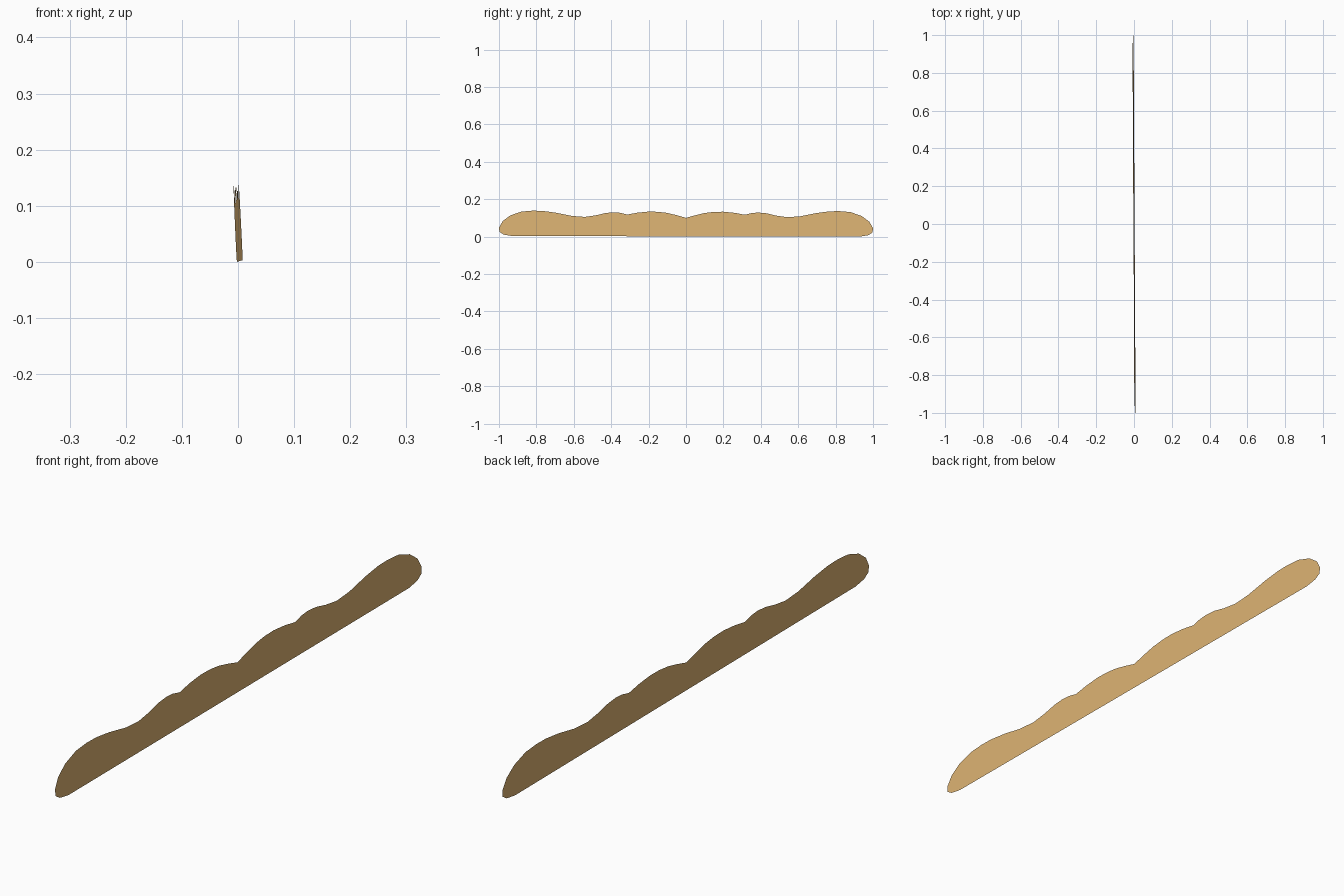
import bpy, bmesh

if "Cube" in bpy.data.objects:
    bpy.data.objects.remove(bpy.data.objects["Cube"])

# Half outline (y, z) from the centre dip out to the rounded tip and back underneath
half = [(0.0, 0.099), (0.05, 0.113), (0.10, 0.125), (0.15, 0.131), (0.20, 0.132),
        (0.26, 0.126), (0.315, 0.116), (0.35, 0.125), (0.385, 0.128), (0.43, 0.124),
        (0.48, 0.112), (0.54, 0.103), (0.61, 0.108), (0.70, 0.126), (0.77, 0.135),
        (0.82, 0.136), (0.88, 0.131), (0.94, 0.110), (0.98, 0.080), (1.0, 0.045),
        (0.997, 0.022), (0.975, 0.008), (0.93, 0.0)]
outline = half + [(-y, z) for y, z in reversed(half[1:])]


def place(y, z):
    """Lean the thin panel slightly back, with a touch of yaw and roll."""
    z += 0.0016 * (1 - y) * (y < 0.9)
    return (-0.0055 * y - 0.047 * (z - 0.067), y, max(z - 0.0001, 0.0))


# Scalloped trim panel: one flat sheet
bm = bmesh.new()
face = bm.faces.new([bm.verts.new(place(y, z)) for y, z in outline])
bm.normal_update()
if face.normal.x < 0:
    face.normal_flip()
bmesh.ops.triangulate(bm, faces=[face])

mesh = bpy.data.meshes.new("scalloped_trim")
bm.to_mesh(mesh)
bm.free()
panel = bpy.data.objects.new("scalloped_trim", mesh)
bpy.context.collection.objects.link(panel)

# Tan wood colour
mat = bpy.data.materials.new("tan_wood")
mat.diffuse_color = (0.72, 0.45, 0.17, 1.0)
mat.use_nodes = True
mat.node_tree.nodes["Principled BSDF"].inputs["Base Color"].default_value = mat.diffuse_color
mesh.materials.append(mat)
